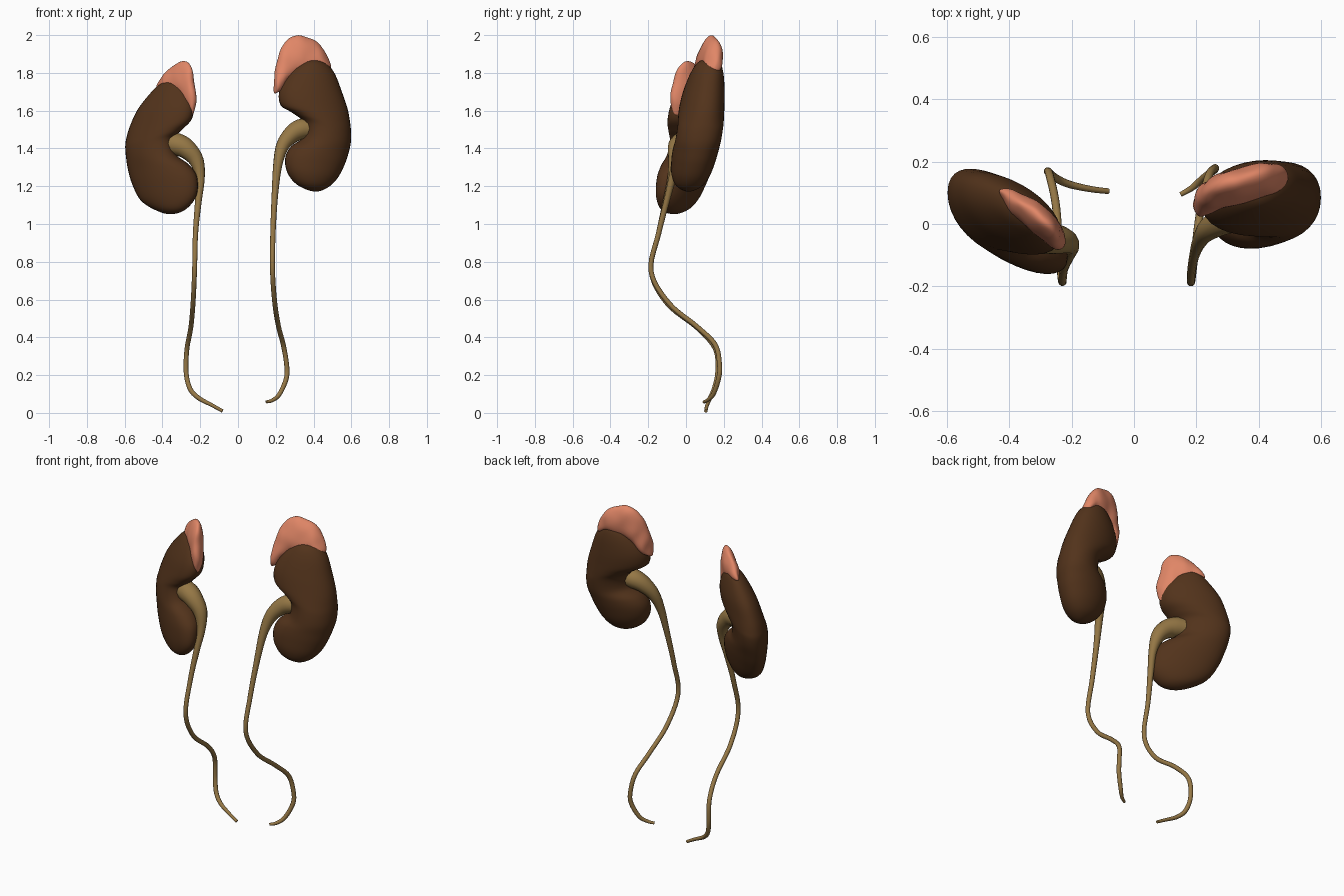
import bpy, bmesh, math
from mathutils import Vector, noise


def material(name, rgb):
    m = bpy.data.materials.new(name)
    m.diffuse_color = (*rgb, 1)
    return m


BROWN = material("brown", (0.085, 0.033, 0.011))
TAN = material("tan", (0.30, 0.185, 0.06))
PINK = material("salmon", (0.75, 0.24, 0.135))


def smooth_path(rows, steps):
    """Catmull-Rom through rows of numbers; first and last row are only guides."""
    rows = [Vector(r) for r in rows]
    out = []
    for p0, p1, p2, p3 in zip(rows, rows[1:], rows[2:], rows[3:]):
        for k in range(steps):
            t = k / steps
            out.append(0.5 * (2 * p1 + (p2 - p0) * t + (2 * p0 - 5 * p1 + 4 * p2 - p3) * t * t
                              + (3 * p1 - p0 - 3 * p2 + p3) * t ** 3))
    return out + [rows[-2]]


def organ(name, start, pairs, end, plane, mat, taper=0.0, lump=0.0, sides=32, steps=5):
    """Loft rounded sections between paired outline points (x1, z1, x2, z2, half depth)."""
    y0, x0, z0, ax, az = plane
    rows = [((a + c) / 2, (b + d) / 2, (a - c) / 2, (b - d) / 2, t) for a, b, c, d, t in pairs]

    def flip(r):
        return (r[0], r[1], -r[2], -r[3], -r[4])
    rows = ([flip(rows[0]), (*start, 0, 0, 0)] + rows + [(*end, 0, 0, 0), flip(rows[-1])])
    path = smooth_path(rows, steps)
    bm = bmesh.new()

    def vert(x, z, d):
        p = Vector((x, y0 + ax * (x - x0) + az * (z - z0) + d, z))
        if lump:
            p += lump * noise.noise_vector(p * 14)
        return bm.verts.new(p)
    rings = []
    for mx, mz, hx, hz, t in path[1:-1]:
        ring = []
        for k in range(sides):
            a = math.tau * k / sides
            c, s = math.cos(a), math.sin(a)
            s = math.copysign(abs(s) ** 0.92, s)
            ring.append(vert(mx + hx * c, mz + hz * c, t * s * (1 - taper * c)))
        rings.append(ring)
    for r, q in zip(rings, rings[1:]):
        for k in range(sides):
            n = (k + 1) % sides
            bm.faces.new((r[k], r[n], q[n], q[k]))
    for ring, tip in ((rings[0], start), (rings[-1], end)):
        v = vert(*tip, 0)
        for k in range(sides):
            bm.faces.new((v, ring[k], ring[(k + 1) % sides]))
    bmesh.ops.recalc_face_normals(bm, faces=bm.faces)
    for f in bm.faces:
        f.smooth = True
    me = bpy.data.meshes.new(name)
    bm.to_mesh(me)
    bm.free()
    me.materials.append(mat)
    ob = bpy.data.objects.new(name, me)
    bpy.context.collection.objects.link(ob)


def tube(name, pts):
    """Tapered tube through (x, y, z, radius)."""
    path = smooth_path([pts[0]] + pts + [pts[-1]], 6)
    cu = bpy.data.curves.new(name, 'CURVE')
    cu.dimensions = '3D'
    cu.bevel_depth = 1.0
    cu.bevel_resolution = 4
    cu.use_fill_caps = True
    sp = cu.splines.new('POLY')
    sp.points.add(len(path) - 1)
    for p, v in zip(sp.points, path):
        p.co = (v[0], v[1], v[2], 1)
        p.radius = v[3]
    sp.use_smooth = True
    cu.materials.append(TAN)
    ob = bpy.data.objects.new(name, cu)
    bpy.context.collection.objects.link(ob)
    bpy.ops.object.select_all(action='DESELECT')
    ob.select_set(True)
    bpy.context.view_layer.objects.active = ob
    bpy.ops.object.convert(target='MESH')


# Higher kidney (+x side)
organ("kidney_high", (0.40, 1.872), [
    (0.46, 1.855, 0.34, 1.86, .055), (0.51, 1.80, 0.27, 1.80, .085),
    (0.55, 1.70, 0.22, 1.71, .107), (0.58, 1.61, 0.225, 1.63, .117),
    (0.593, 1.54, 0.285, 1.59, .12), (0.598, 1.49, 0.345, 1.54, .12),
    (0.597, 1.43, 0.345, 1.46, .12), (0.585, 1.375, 0.28, 1.41, .12),
    (0.565, 1.315, 0.25, 1.35, .115), (0.525, 1.24, 0.26, 1.275, .10),
    (0.47, 1.19, 0.31, 1.21, .065)], (0.40, 1.172),
    (0.067, 0.42, 1.5, 0.13, 0.16), BROWN)

# Lower kidney (-x side)
organ("kidney_low", (-0.36, 1.765), [
    (-0.42, 1.735, -0.31, 1.75, .045), (-0.475, 1.68, -0.265, 1.70, .075),
    (-0.535, 1.60, -0.235, 1.63, .10), (-0.575, 1.51, -0.245, 1.555, .112),
    (-0.592, 1.45, -0.295, 1.50, .117), (-0.597, 1.41, -0.34, 1.45, .118),
    (-0.593, 1.355, -0.33, 1.37, .118), (-0.583, 1.29, -0.26, 1.315, .115),
    (-0.56, 1.21, -0.217, 1.25, .108), (-0.515, 1.125, -0.22, 1.15, .09),
    (-0.44, 1.075, -0.28, 1.075, .06)], (-0.36, 1.052),
    (0.01, -0.40, 1.4, -0.45, 0.16), BROWN)

# Adrenal glands capping the kidneys
organ("adrenal_gland_high", (0.492, 1.825), [
    (0.475, 1.89, 0.47, 1.80, .038), (0.43, 1.955, 0.42, 1.82, .05),
    (0.37, 1.99, 0.36, 1.80, .055), (0.31, 2.0, 0.31, 1.79, .055),
    (0.25, 1.965, 0.27, 1.76, .055), (0.215, 1.89, 0.245, 1.72, .05),
    (0.19, 1.79, 0.22, 1.70, .04)], (0.19, 1.695),
    (0.117, 0.33, 1.85, 0.24, 0.15), PINK, taper=0.3, lump=0.006)
organ("adrenal_gland_low", (-0.435, 1.73), [
    (-0.40, 1.785, -0.40, 1.71, .032), (-0.35, 1.835, -0.35, 1.70, .047),
    (-0.30, 1.862, -0.315, 1.68, .053), (-0.255, 1.85, -0.29, 1.65, .053),
    (-0.235, 1.775, -0.27, 1.62, .05), (-0.22, 1.67, -0.255, 1.595, .037)],
    (-0.235, 1.58), (0.02, -0.32, 1.72, -0.70, 0.10), PINK, taper=0.3, lump=0.006)

# Renal pelvis running down into each ureter
tube("ureter_high", [
    (0.38, 0.04, 1.505, .052), (0.33, 0.03, 1.50, .055), (0.28, 0.01, 1.47, .047),
    (0.235, -0.02, 1.41, .035), (0.21, -0.055, 1.31, .024), (0.195, -0.095, 1.15, .017),
    (0.185, -0.145, 0.95, .014), (0.183, -0.185, 0.75, .013), (0.195, -0.09, 0.58, .013),
    (0.215, 0.06, 0.455, .013), (0.24, 0.155, 0.36, .013), (0.258, 0.178, 0.25, .013),
    (0.255, 0.172, 0.18, .013), (0.22, 0.145, 0.10, .012), (0.185, 0.115, 0.068, .010),
    (0.15, 0.095, 0.058, .008)])
tube("ureter_low", [
    (-0.37, -0.01, 1.425, .058), (-0.32, -0.03, 1.42, .06), (-0.27, -0.045, 1.395, .053),
    (-0.22, -0.055, 1.335, .04), (-0.20, -0.075, 1.24, .024), (-0.21, -0.105, 1.12, .018),
    (-0.225, -0.145, 0.95, .014), (-0.23, -0.185, 0.75, .013), (-0.238, -0.10, 0.58, .013),
    (-0.25, 0.06, 0.45, .013), (-0.27, 0.155, 0.34, .013), (-0.275, 0.168, 0.22, .013),
    (-0.255, 0.15, 0.13, .013), (-0.21, 0.128, 0.08, .012), (-0.14, 0.112, 0.042, .010),
    (-0.082, 0.105, 0.010, .009)])
